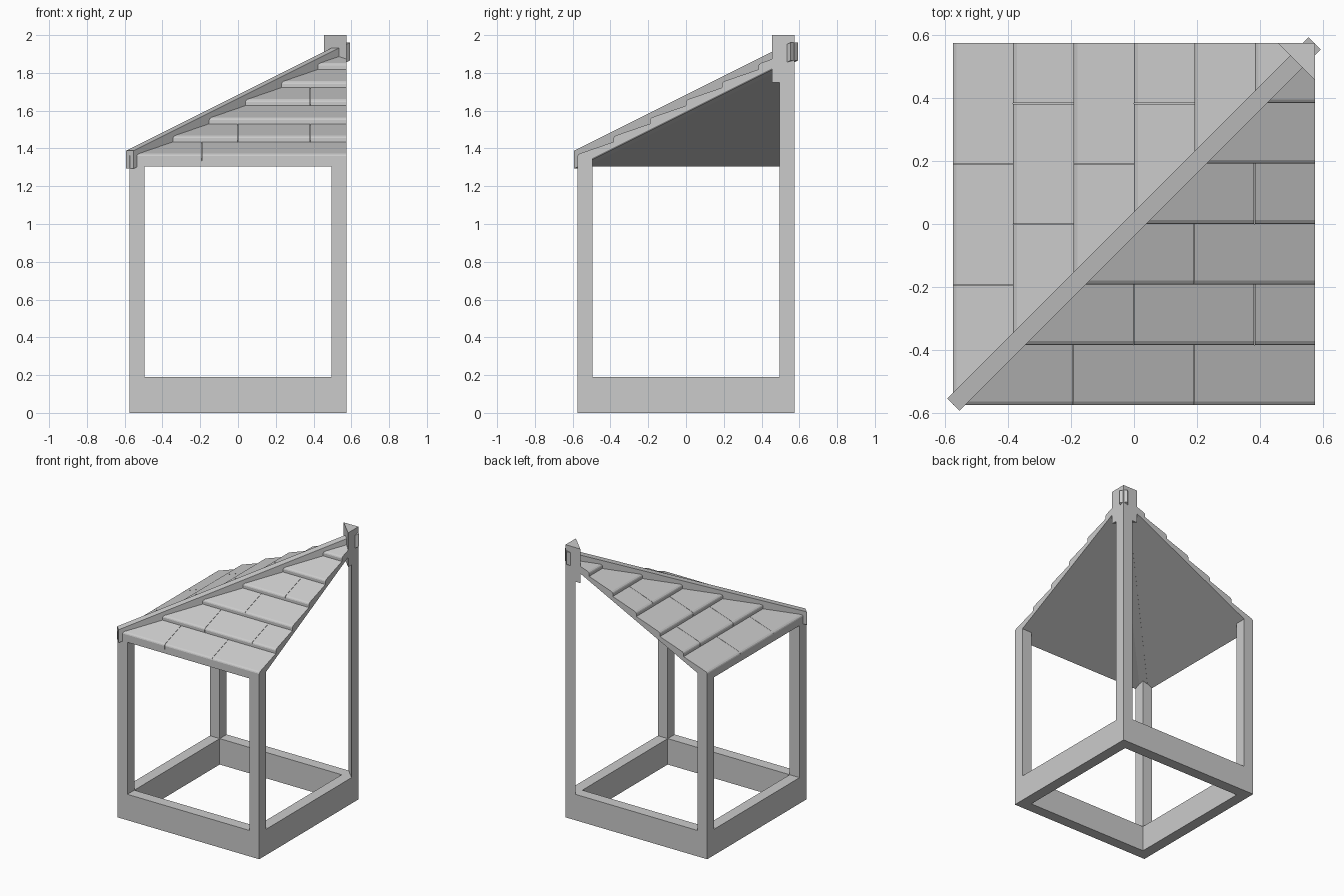
import bpy, bmesh
from mathutils import Vector

if "Cube" in bpy.data.objects:
    bpy.data.objects.remove(bpy.data.objects["Cube"])

H = 0.575          # half width of the frame
P = 0.08           # post thickness
EAVE = 1.305       # underside of the roof at the eave
SLOPE = 0.5
ROW = 2 * H / 6    # roof tile course depth


def under(t):
    return EAVE + SLOPE * (t + H)


def finish(name, bm):
    bmesh.ops.recalc_face_normals(bm, faces=bm.faces)
    me = bpy.data.meshes.new(name)
    bm.to_mesh(me)
    bm.free()
    ob = bpy.data.objects.new(name, me)
    bpy.context.collection.objects.link(ob)
    return ob


def loft(bm, a, b):
    """Closed solid between two matching outlines."""
    va = [bm.verts.new(p) for p in a]
    vb = [bm.verts.new(p) for p in b]
    bm.faces.new(va)
    bm.faces.new(vb)
    for i in range(len(a)):
        j = (i + 1) % len(a)
        bm.faces.new((va[i], va[j], vb[j], vb[i]))


def column(name, outline, z0, top):
    bm = bmesh.new()
    loft(bm, [(x, y, z0) for x, y in outline],
         [(x, y, top(x, y)) for x, y in outline])
    return finish(name, bm)


def roof_piece(name, profile, x0, x1, swap):
    """Extrude a (y, z) profile along x, trim at the hip, optionally swap x/y."""
    bm = bmesh.new()
    loft(bm, [(x0, y, z) for y, z in profile], [(x1, y, z) for y, z in profile])
    cut = bmesh.ops.bisect_plane(
        bm, geom=bm.verts[:] + bm.edges[:] + bm.faces[:], dist=1e-5,
        plane_co=(0, 0, 0), plane_no=Vector((-1, 1, 0)).normalized(), clear_outer=True)
    edges = [e for e in cut['geom_cut'] if isinstance(e, bmesh.types.BMEdge)]
    if edges:
        bmesh.ops.holes_fill(bm, edges=bm.edges[:], sides=0)
    if swap:
        for v in bm.verts:
            v.co.x, v.co.y = v.co.y, v.co.x
    if not bm.faces:
        bm.free()
        return
    finish(name, bm)


# base frame
bm = bmesh.new()
I = H - P
loops = [[bm.verts.new((sx * r, sy * r, z)) for sx, sy in ((-1, -1), (1, -1), (1, 1), (-1, 1))]
         for r, z in ((H, 0), (H, 0.19), (I, 0.19), (I, 0))]
for k in range(4):
    a, b = loops[k], loops[(k + 1) % 4]
    for i in range(4):
        j = (i + 1) % 4
        bm.faces.new((a[i], a[j], b[j], b[i]))
finish("base_frame", bm)

# posts, cut to the roof slope
roof_top = lambda x, y: under(min(x, y)) + 0.01
for name, sx, sy in (("front_left_post", -1, -1), ("front_right_post", 1, -1), ("back_left_post", -1, 1)):
    column(name, [(sx * H, sy * H), (sx * I, sy * H), (sx * I, sy * I), (sx * H, sy * I)], 0.19, roof_top)
column("tall_corner_post", [(H, H), (I, H), (H, I)], 0.19, lambda x, y: 1.76)

# triangular cap on the tall post
C = 0.455
column("corner_post_cap", [(H, H), (C, H), (H, C)], 1.75, lambda x, y: 2.0)

# roof decks and overlapping tiles on both slopes
for side, swap in (("front", False), ("left", True)):
    deck = [(-H, EAVE), (H, under(H)), (H, under(H) + 0.028), (-H, EAVE + 0.028)]
    roof_piece(side + "_roof_deck", deck, -H, H, swap)
    for r in range(6):
        y0, y1 = -H + r * ROW, -H + (r + 1) * ROW
        prof = [(y0, under(y0) + 0.015), (y1, under(y1) + 0.015), (y1, under(y1) + 0.034),
                (y0 + 0.012, under(y0 + 0.012) + 0.062), (y0 + 0.003, under(y0) + 0.061),
                (y0, under(y0) + 0.054)]
        x = -H - (r % 2) * ROW
        while x < H - 0.01:
            a, b = max(x, -H), min(x + 2 * ROW, H)
            if b > y0 + 0.01:
                roof_piece(side + "_roof_tile", prof, a, b - (0.002 if b < H else 0), swap)
            x += 2 * ROW

# hip beam along the diagonal, with upright ends
bm = bmesh.new()
w = 0.0195
ends = []
for t in (-0.573, 0.573):
    top = 1.388 + SLOPE * (t + 0.573)
    ends.append([(t - w, t + w, top - 0.095), (t + w, t - w, top - 0.095),
                 (t + w, t - w, top), (t - w, t + w, top)])
loft(bm, *ends)
finish("hip_beam", bm)
